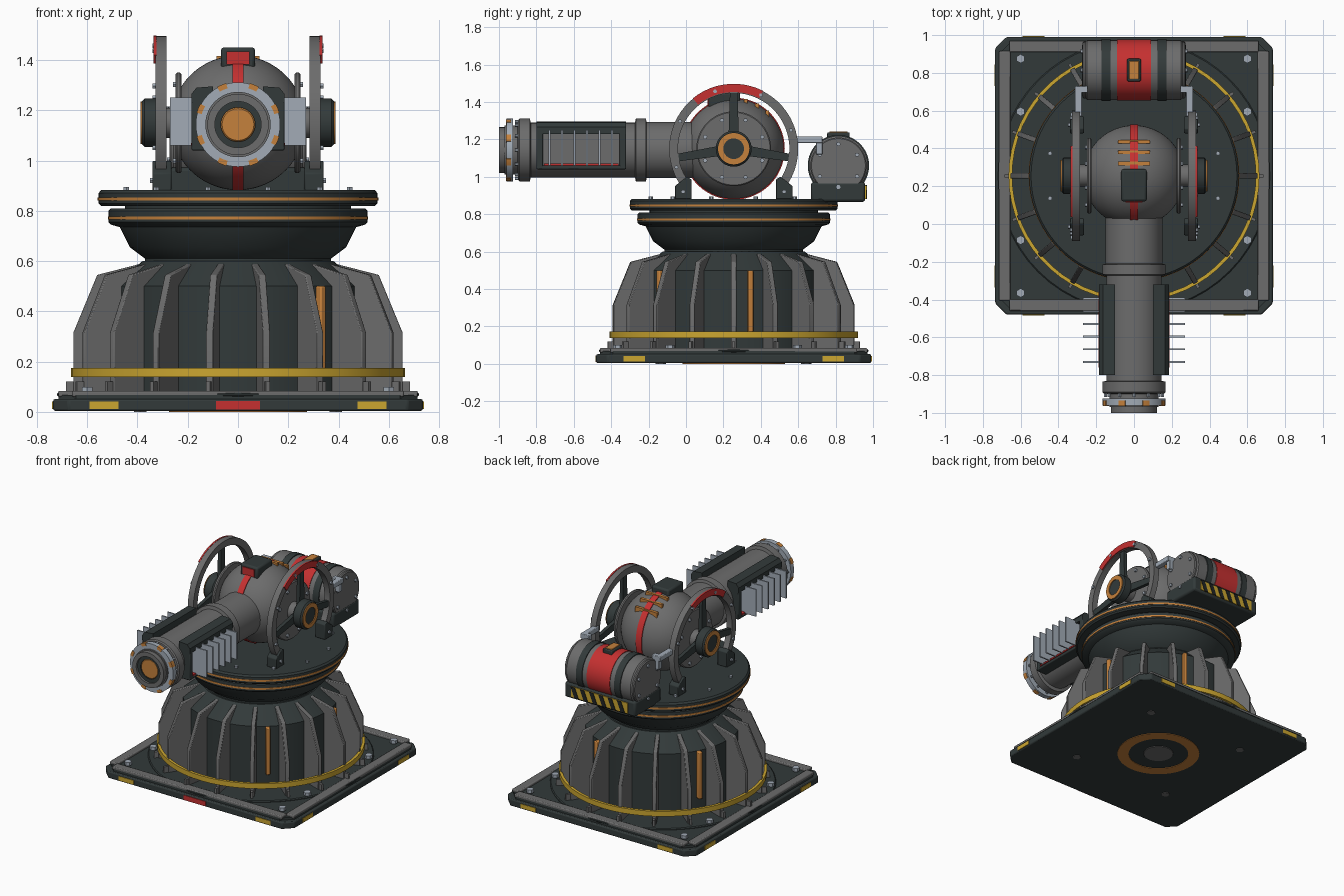
import bpy, bmesh
from math import sin, cos, pi, radians, sqrt, asin
from mathutils import Matrix, Vector

old = bpy.data.objects.get("Cube")
if old:
    bpy.data.objects.remove(old, do_unlink=True)


def material(name, rgb):
    m = bpy.data.materials.new(name)
    m.use_nodes = True
    m.diffuse_color = (*rgb, 1)
    m.node_tree.nodes["Principled BSDF"].inputs["Base Color"].default_value = (*rgb, 1)
    return m


DARK = material("dark_slate", (.032, .042, .042))
BLACK = material("near_black", (.015, .018, .018))
GREY = material("mid_grey", (.15, .15, .15))
LIGHT = material("pale_steel", (.36, .41, .47))
RED = material("signal_red", (.56, .03, .03))
ORANGE = material("copper_orange", (.56, .22, .045))
YELLOW = material("warning_yellow", (.6, .38, .03))

CY = .255                     # turntable centre along y
PIVOT = (0, CY, 1.15)         # elevation axis
BORE = (0, 0, 1.143)          # barrel axis
DRUM = (0, .815, 1.06)
parts = []


def finish(name, bm, mat, bevel=0):
    bmesh.ops.remove_doubles(bm, verts=bm.verts, dist=1e-5)
    bmesh.ops.recalc_face_normals(bm, faces=bm.faces)
    me = bpy.data.meshes.new(name)
    bm.to_mesh(me)
    bm.free()
    me.materials.append(mat)
    ob = bpy.data.objects.new(name, me)
    bpy.context.collection.objects.link(ob)
    if bevel:
        mod = ob.modifiers.new("edge_bevel", 'BEVEL')
        mod.width, mod.segments = bevel, 2
    parts.append(ob)
    return ob


def place(axis, a, b, h):
    return {'x': Vector((h, a, b)), 'y': Vector((a, h, b)), 'z': Vector((a, b, h))}[axis]


def lathe(name, mat, prof, axis, origin, steps=56, closed=False, start=0, sweep=360):
    """Turn a (radius, height) profile about an axis."""
    bm = bmesh.new()
    rings = []
    for i in range(steps + 1):
        t = radians(start + sweep * i / steps)
        rings.append([bm.verts.new(place(axis, r * cos(t), r * sin(t), h) + Vector(origin))
                      for r, h in prof])
    n = len(prof)
    for p, q in zip(rings, rings[1:]):
        for j in range(n if closed else n - 1):
            k = (j + 1) % n
            ids = [p[j], p[k], q[k], q[j]]
            if prof[j][0] == 0:
                ids.pop(3)
            elif prof[k][0] == 0:
                ids.pop(2)
            if len(ids) > 2:
                bm.faces.new(ids)
    if sweep < 360:
        bm.faces.new(rings[0])
        bm.faces.new(rings[-1])
    return finish(name, bm, mat)


def rod(name, mat, r, h0, h1, axis, origin, c=.006):
    c = min(c, abs(h1 - h0) / 3) * (1 if h1 > h0 else -1)
    return lathe(name, mat, [(0, h0), (r - abs(c), h0), (r, h0 + c), (r, h1 - c), (r - abs(c), h1), (0, h1)],
                 axis, origin)


def rim(name, mat, r0, r1, h0, h1, axis, origin, start=0, sweep=360):
    return lathe(name, mat, [(r0, h0), (r1, h0), (r1, h1), (r0, h1)], axis, origin,
                 max(4, int(sweep / 6)), True, start, sweep)


def prism(name, mat, pts, axis, h0, h1, turns=(0,), origin=(0, 0, 0), bevel=0):
    """Extrude a flat outline along an axis, with copies turned about z."""
    bm = bmesh.new()
    for t in turns:
        m = Matrix.Translation(origin) @ Matrix.Rotation(radians(t), 4, 'Z')
        lo, hi = [[bm.verts.new(m @ place(axis, a, b, h)) for a, b in pts] for h in (h0, h1)]
        bm.faces.new(lo)
        bm.faces.new(hi)
        for j in range(len(pts)):
            bm.faces.new((lo[j], lo[j - 1], hi[j - 1], hi[j]))
    return finish(name, bm, mat, bevel)


def box(name, mat, xs, ys, zs, bevel=.006, **kw):
    (a, b), (c, d) = xs, ys
    return prism(name, mat, [(a, c), (b, c), (b, d), (a, d)], 'z', *zs, bevel=bevel, **kw)


def bolts(name, axis, points, r=.012, h=.014, mat=LIGHT):
    bm = bmesh.new()
    for p in points:
        rot = {'x': Matrix.Rotation(pi / 2, 4, 'Y'), 'y': Matrix.Rotation(pi / 2, 4, 'X'), 'z': Matrix()}[axis]
        bmesh.ops.create_cone(bm, cap_ends=True, segments=6, radius1=r, radius2=r, depth=h,
                              matrix=Matrix.Translation(p) @ rot)
    return finish(name, bm, mat)


def circle(axis, origin, r, h, n, start=0):
    return [place(axis, r * cos(t), r * sin(t), h) + Vector(origin)
            for t in (radians(start) + 2 * pi * i / n for i in range(n))]


def octagon(w, c):
    return [(w, c - w), (w, w - c), (w - c, w), (c - w, w), (-w, w - c), (-w, c - w), (c - w, -w), (w - c, -w)]


# base plate, rails and edge markings
C = (0, CY, 0)
prism("base_plate", DARK, octagon(.735, .06), 'z', .004, .052, origin=C, bevel=.008)
prism("base_step", DARK, octagon(.715, .07), 'z', .05, .068, origin=C)
box("base_rails", GREY, (-.66, .66), (-.715, -.655), (.06, .084), turns=(0, 90, 180, 270), origin=C)
box("edge_marks", YELLOW, (-.59, -.475), (-.739, -.73), (.012, .042), 0, turns=(0, 90, 180, 270), origin=C)
box("edge_marks_mirrored", YELLOW, (.475, .59), (-.739, -.73), (.012, .042), 0, turns=(0, 90, 180, 270), origin=C)
box("front_mark", RED, (-.087, .087), (-.739, -.73), (.01, .044), 0, origin=C)
rod("base_disc", DARK, .72, .06, .078, 'z', C)
bolts("base_bolts", 'z', [(x, CY + y, .088) for x in (-.6, .6) for y in (-.62, -.34, .34, .62)], .024, .024)
rim("underside_ring", ORANGE, .2, .275, 0, .006, 'z', C)
rod("underside_hub", GREY, .1, 0, .008, 'z', C)
bolts("underside_bolts", 'z', circle('z', C, .55, .004, 4, 45), .028, .008, GREY)

# pedestal core with radial fins
lathe("pedestal_core", DARK, [(0, .07), (.5, .07), (.5, .5), (.38, .6), (0, .6)], 'z', C)
prism("pedestal_fins", GREY, [(.34, .07), (.655, .07), (.655, .315), (.56, .545), (.385, .59), (.34, .59)],
      'y', -.014, .014, turns=range(0, 360, 20), origin=C, bevel=.004)
box("fin_feet", GREY, (.64, .685), (-.008, .008), (.07, .12), 0, turns=range(0, 360, 20), origin=C)
rim("warning_band", YELLOW, .645, .664, .138, .174, 'z', C)
box("copper_bars", ORANGE, (.49, .53), (-.014, .014), (.17, .5), turns=(-50, 10, 70, 152), origin=C)

# turntable
lathe("turntable", DARK, [(0, .58), (.37, .58), (.37, .61), (.43, .655), (.47, .735), (.505, .745), (.515, .755),
                          (.515, .8), (.505, .81), (.45, .81), (.45, .82), (.545, .82), (.555, .83),
                          (.555, .87), (.545, .882), (0, .882)], 'z', C, 72)
rim("lower_copper_line", ORANGE, .5, .518, .766, .778, 'z', C)
rim("upper_copper_line", ORANGE, .54, .558, .841, .853, 'z', C)
bolts("turntable_bolts", 'z', circle('z', C, .46, .888, 12, 15))

# ball housing with flat sides
R, flat = .268, .235
a = asin(flat / R)
arc = [(R * cos(t), R * sin(t)) for t in (a * (i / 12 - 1) for i in range(25))]
lathe("ball_housing", GREY, [(0, -flat)] + arc + [(0, flat)], 'x', PIVOT)
rim("ball_stripe", RED, .25, .273, -.022, .022, 'x', PIVOT)
box("sight_box", DARK, (-.068, .068), (.12, .29), (1.365, 1.45), .012)
box("sight_window", RED, (-.046, .046), (.114, .122), (1.382, 1.433), 0)
for i, y in enumerate((.065, .125, .18)):
    z = sqrt(R * R - y * y)
    box(f"ball_vent_{i + 1}", ORANGE, (-.085, .085), (CY + y - .01, CY + y + .01), (PIVOT[2] + z - .06, PIVOT[2] + z + .006), 0)

# barrel
lathe("barrel", GREY, [(0, .1), (.15, .1), (.15, -.21), (.168, -.215), (.168, -.268), (.146, -.273), (.146, -.83),
                       (.168, -.835), (.168, -.89), (.16, -.897), (.13, -.9), (.13, -.97), (0, -.97)], 'y', BORE)
rim("muzzle_collar", LIGHT, .12, .168, -.96, -.925, 'y', BORE)
rim("muzzle_lip", GREY, .092, .122, -1, -.96, 'y', BORE)
rim("muzzle_bore_ring", DARK, .068, .094, -.985, -.96, 'y', BORE)
rod("muzzle_lens", ORANGE, .069, -.982, -.96, 'y', BORE)
for i in range(8):
    rim(f"muzzle_mark_{i + 1}", ORANGE, .15, .171, -.963, -.935, 'y', BORE, 45 * i + 16, 13)
bolts("collar_bolts", 'y', circle('y', BORE, .152, -.905, 12), .009, .02)

# cooling packs, side rings, hubs and mounts on both sides
for s, side in ((1, "left"), (-1, "right")):
    def sx(p, q):
        return (s * p, s * q)
    prism(f"{side}_cooler_top", DARK, [(s * .1, 1.245), (s * .185, 1.23), (s * .185, 1.265), (s * .165, 1.29), (s * .1, 1.295)],
          'y', -.8, -.32)
    box(f"{side}_cooler_bottom", DARK, sx(.1, .185), (-.8, -.32), (1.04, 1.06))
    for e, (y0, y1) in (("front", (-.8, -.765)), ("rear", (-.355, -.32))):
        box(f"{side}_cooler_{e}", DARK, sx(.1, .185), (y0, y1), (1.04, 1.27))
    box(f"{side}_cooler_back", GREY, sx(.1, .15), (-.78, -.33), (1.05, 1.25), 0)
    box(f"{side}_cooler_line", RED, sx(.14, .187), (-.76, -.36), (1.06, 1.07), 0)
    for i in range(6):
        y = -.73 + .067 * i
        box(f"{side}_cooling_fin_{i + 1}", LIGHT, sx(.14, .27), (y - .005, y + .005), (1.06, 1.25), 0)
    # flat ball side
    rod(f"{side}_ball_cheek", GREY, .2, s * .225, s * .248, 'x', PIVOT)
    bolts(f"{side}_cheek_bolts", 'x', circle('x', PIVOT, .165, s * .252, 8, 22.5))
    # hoop with spokes and hub
    rim(f"{side}_hoop", GREY, .298, .345, s * .285, s * .328, 'x', PIVOT, -38, 256)
    rim(f"{side}_hoop_marker", RED, .303, .347, s * .325, s * .336, 'x', PIVOT, 63, 66)
    bolts(f"{side}_hoop_bolts", 'x', circle('x', PIVOT, .322, s * .332, 8, 18)[:5], .011, .016)
    for k, t in enumerate((90, -9, 189)):
        d, n = Vector((cos(radians(t)), sin(radians(t)))), Vector((-sin(radians(t)), cos(radians(t))))
        o = Vector(PIVOT[1:])
        pts = [o + d * r + n * w for r, w in ((.05, -.028), (.31, -.02), (.31, .02), (.05, .028))]
        prism(f"{side}_spoke_{k + 1}", DARK, pts, 'x', s * .295, s * .32)
    rod(f"{side}_axle", GREY, .06, s * .23, s * .33, 'x', PIVOT)
    rod(f"{side}_hub", DARK, .096, s * .308, s * .382, 'x', PIVOT, .01)
    rim(f"{side}_hub_ring", ORANGE, .055, .084, s * .375, s * .388, 'x', PIVOT)
    # hoop feet
    for e, y0, f in (("front", -.015, 1), ("rear", .525, -1)):
        pts = [(y0 - .045, .88), (y0 + .045, .88), (y0 + .045, .985 if f > 0 else .95),
               (y0 + .02 * f, 1.0), (y0 - .045, .95 if f > 0 else .985)]
        prism(f"{side}_{e}_foot", DARK, pts, 'x', s * .265, s * .34, bevel=.005)
        bolts(f"{side}_{e}_foot_bolts", 'x', [(s * .343, y0, .92)])
    # arm to the rear drum
    box(f"{side}_drum_arm", LIGHT, sx(.275, .312), (.57, .73), (1.18, 1.215), .004)
    box(f"{side}_arm_link", LIGHT, sx(.245, .3), (.695, .73), (1.12, 1.215), .004)

    # drum bands and end caps
    rim(f"{side}_drum_band", DARK, .14, .164, s * .125, s * .172, 'x', DRUM)
    rod(f"{side}_drum_cap", GREY, .15, s * .24, s * .272, 'x', DRUM)
    bolts(f"{side}_drum_bolts", 'x', circle('x', DRUM, .115, s * .276, 6, 30))

# rear drum and tray
rod("rear_drum", GREY, .158, -.26, .26, 'x', DRUM, .012)
rim("drum_red_band", RED, .14, .162, -.09, .09, 'x', DRUM)
box("drum_cap_frame", DARK, (-.036, .036), (.755, .875), (1.2, 1.238))
box("drum_cap_light", ORANGE, (-.026, .026), (.767, .863), (1.23, 1.243), .003)
box("drum_tray", DARK, (-.275, .275), (.668, .958), (.866, .972), .014)
box("hazard_plate", YELLOW, (-.22, .22), (.955, .964), (.88, .955), 0)
for i in range(6):
    x = -.2 + .072 * i
    prism(f"hazard_stripe_{i + 1}", BLACK, [(x, .88), (x + .032, .88), (x + .062, .955), (x + .03, .955)][::1],
          'y', .96, .967)

# shading
bpy.ops.object.select_all(action='DESELECT')
for ob in parts:
    ob.select_set(True)
bpy.context.view_layer.objects.active = parts[0]
bpy.ops.object.shade_smooth_by_angle(angle=radians(32))
